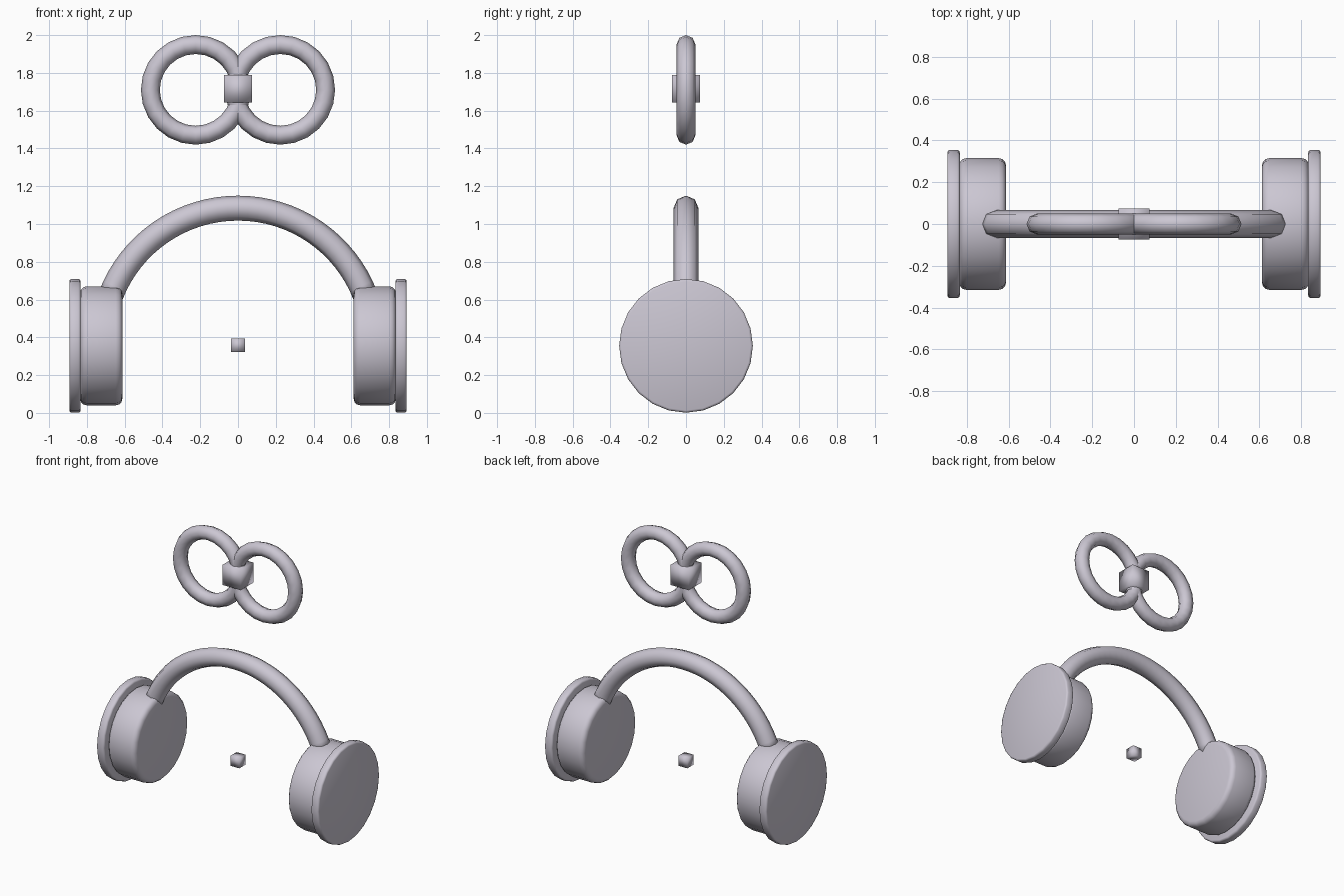
import bpy, bmesh
from math import sin, cos, pi, radians
from mathutils import Matrix, Vector

if "Cube" in bpy.data.objects:
    bpy.data.objects.remove(bpy.data.objects["Cube"])

COLOUR = (0.60, 0.57, 0.65, 1)
mat = bpy.data.materials.new("pale_grey")
mat.use_nodes = True
mat.diffuse_color = COLOUR
mat.node_tree.nodes["Principled BSDF"].inputs["Base Color"].default_value = COLOUR


def finish(name, bm):
    bmesh.ops.recalc_face_normals(bm, faces=bm.faces)
    for f in bm.faces:
        f.smooth = True
    me = bpy.data.meshes.new(name)
    bm.to_mesh(me)
    bm.free()
    me.materials.append(mat)
    ob = bpy.data.objects.new(name, me)
    bpy.context.collection.objects.link(ob)


def ring(name, centre, major, minor, steps, sides, start=0.0, end=2 * pi):
    """Tube swept round the y axis; capped when it is not a full turn."""
    bm = bmesh.new()
    closed = end - start > 2 * pi - 0.001
    loops = []
    for i in range(steps if closed else steps + 1):
        a = start + (end - start) * i / steps
        out = Vector((cos(a), 0, sin(a)))
        loop = []
        for j in range(sides):
            b = 2 * pi * j / sides
            p = Vector(centre) + out * (major + minor * cos(b))
            p.y += minor * sin(b)
            loop.append(bm.verts.new(p))
        loops.append(loop)
    for i in range(steps):
        p, q = loops[i], loops[(i + 1) % len(loops)]
        for j in range(sides):
            k = (j + 1) % sides
            bm.faces.new((p[j], p[k], q[k], q[j]))
    if not closed:
        bm.faces.new(loops[0])
        bm.faces.new(loops[-1])
    finish(name, bm)


def disc(name, x0, x1, radius, bevel, segments):
    """Cylinder along x with rounded rims."""
    bm = bmesh.new()
    place = Matrix.Translation(((x0 + x1) / 2, 0, CUP_Z)) @ Matrix.Rotation(pi / 2, 4, 'Y')
    bmesh.ops.create_cone(bm, cap_ends=True, segments=24, radius1=radius, radius2=radius,
                          depth=abs(x1 - x0), matrix=place)
    rims = [e for e in bm.edges if abs(e.verts[0].co.x - e.verts[1].co.x) < 0.001]
    bmesh.ops.bevel(bm, geom=rims, offset=bevel, segments=segments, profile=0.5,
                    affect='EDGES')
    finish(name, bm)


def block(name, size, z):
    bm = bmesh.new()
    bmesh.ops.create_cube(bm, size=size, matrix=Matrix.Translation((0, 0, z)))
    finish(name, bm)


CUP_Z = 0.355

# Headband arch
ring("headband", (0, 0, 0.362), 0.722, 0.066, 32, 8, radians(21), radians(159))

# Ear cups, outer plates and bow loops on both sides
for side, s in (("left", 1), ("right", -1)):
    disc(side + "_ear_cushion", s * 0.612, s * 0.836, 0.315, 0.035, 3)
    disc(side + "_ear_plate", s * 0.833, s * 0.893, 0.354, 0.012, 2)
    ring(side + "_bow_loop", (s * 0.224, 0, 1.71), 0.24, 0.05, 24, 8)

# Bow knot and small centre block
block("bow_knot", 0.146, 1.715)
block("centre_block", 0.072, 0.358)
